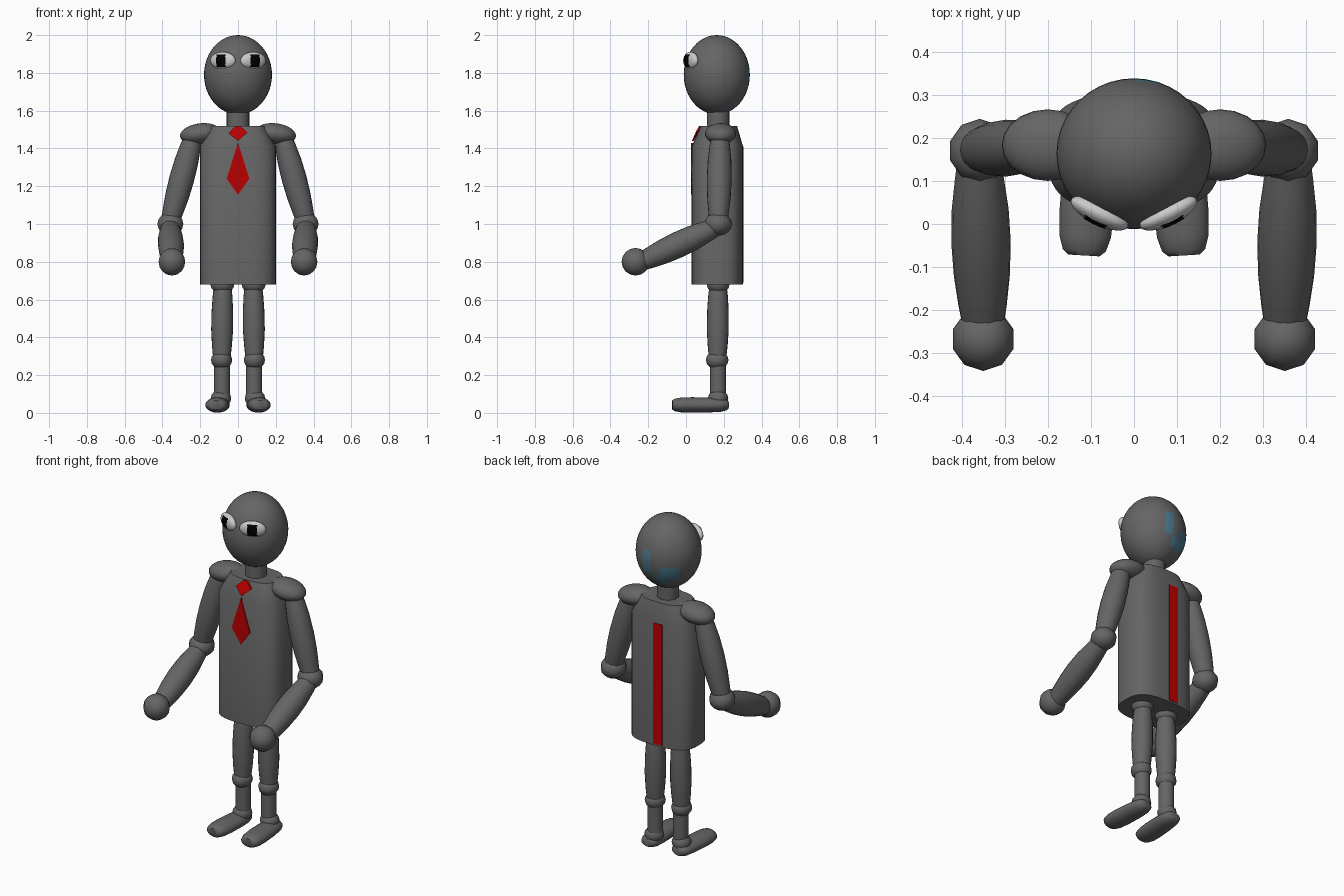
import bpy, bmesh, math
from mathutils import Vector, Matrix

if "Cube" in bpy.data.objects:
    bpy.data.objects.remove(bpy.data.objects["Cube"])


def material(name, r, g, b):
    m = bpy.data.materials.new(name)
    m.diffuse_color = (r, g, b, 1)
    m.use_nodes = True
    m.node_tree.nodes["Principled BSDF"].inputs["Base Color"].default_value = m.diffuse_color
    return m


GREY = material("dark_grey", 0.13, 0.13, 0.13)
WHITE = material("eye_white", 0.6, 0.6, 0.6)
BLACK = material("black", 0.0, 0.0, 0.0)
RED = material("red", 0.5, 0.0, 0.0)
BLUE = material("blue", 0.07, 0.2, 0.28)


def finish(name, bm, *mats):
    bmesh.ops.recalc_face_normals(bm, faces=bm.faces)
    me = bpy.data.meshes.new(name)
    bm.to_mesh(me)
    bm.free()
    for m in mats:
        me.materials.append(m)
    ob = bpy.data.objects.new(name, me)
    bpy.context.collection.objects.link(ob)
    return ob


def loft(name, rings, *mats):
    bm = bmesh.new()
    loops = [[bm.verts.new(p) for p in ring] for ring in rings]
    n = len(loops[0])
    for a, b in zip(loops, loops[1:]):
        for i in range(n):
            j = (i + 1) % n
            bm.faces.new((a[i], a[j], b[j], b[i]))
    bm.faces.new(loops[0])
    bm.faces.new(loops[-1])
    return finish(name, bm, *mats)


def spindle(name, a, b, profile, n=20, flat=1.0):
    """Round limb from a to b, profile = (fraction, radius); flat squashes its height."""
    a, b = Vector(a), Vector(b)
    d = (b - a).normalized()
    u = d.cross(Vector((0, 0, 1)) if abs(d.z) < 0.8 else Vector((0, 1, 0))).normalized()
    v = d.cross(u)
    rings = []
    for t, r in profile:
        c = a.lerp(b, t)
        rings.append([c + u * r * math.cos(k * math.tau / n) + v * r * flat * math.sin(k * math.tau / n)
                      for k in range(n)])
    return loft(name, rings, GREY)


def ball(name, c, radii, seg=16, rings=10, rot=None, mats=(GREY,), pick=None):
    """Ellipsoid; pick(unit direction) marks faces for the second material."""
    bm = bmesh.new()
    bmesh.ops.create_uvsphere(bm, u_segments=seg, v_segments=rings, radius=1)
    if pick:
        for f in bm.faces:
            if pick(f.calc_center_median().normalized()):
                f.material_index = 1
    m = Matrix.Translation(c) @ (rot or Matrix()) @ Matrix.Diagonal((*radii, 1))
    bm.transform(m)
    return finish(name, bm, *mats)


def plate(name, pts, mat, thick):
    """Thin flat panel, extruded along y."""
    return loft(name, [pts, [(x, y + thick, z) for x, y, z in pts]], mat)


# Head with the blue patches on its back
def head_patch(d):
    az = math.degrees(math.atan2(d.x, d.y))
    lat = math.degrees(math.asin(d.z))
    boxes = ((0, 18, -22.5, 15), (-18, 0, -37.5, -22.5),
             (-54, -18, -30, -7.5), (-36, -18, -45, -30))
    return any(a < az < b and lo < lat < hi for a, b, lo, hi in boxes)


ball("head", (0, 0.163, 1.79), (0.18, 0.175, 0.21), 40, 24, mats=(GREY, BLUE), pick=head_patch)
spindle("neck", (0, 0.17, 1.48), (0, 0.17, 1.64), [(0, 0.06), (1, 0.06)])


# Torso: rounded-box section that narrows at the collar
def section(hx, hy, cy, z, n=48, p=2 / 3):
    out = []
    for k in range(n):
        c, s = math.cos(k * math.tau / n), math.sin(k * math.tau / n)
        out.append((hx * math.copysign(abs(c) ** p, c), cy + hy * math.copysign(abs(s) ** p, s), z))
    return out


loft("torso", [section(0.2, 0.136, 0.166, 0.68), section(0.2, 0.136, 0.166, 1.41),
               section(0.14, 0.096, 0.174, 1.52)], GREY)

# Tie and back stripe
plate("tie", [(0, 0.026, 1.43), (0.06, 0.026, 1.24), (0, 0.026, 1.155), (-0.06, 0.026, 1.24)], RED, 0.01)
plate("tie_knot", [(0, 0.031, 1.44), (0.05, 0.051, 1.485), (0.012, 0.068, 1.518),
                   (-0.012, 0.068, 1.518), (-0.05, 0.051, 1.48)], RED, 0.01)
plate("back_stripe", [(-0.055, 0.296, 0.69), (0.005, 0.296, 0.69),
                      (0.005, 0.296, 1.41), (-0.055, 0.296, 1.41)], RED, 0.008)

for s, side in ((-1, "left"), (1, "right")):
    # Eyes
    turn = Matrix.Rotation(s * math.radians(26), 4, "Z")
    ball(side + "_eye", (s * 0.08, 0.025, 1.865), (0.073, 0.027, 0.046), 32, 20, turn, (WHITE,))
    ball(side + "_pupil", (s * 0.08, 0.025, 1.865), (0.074, 0.029, 0.047), 48, 32, turn, (WHITE, BLACK),
         lambda d: d.y < 0 and -0.36 < d.x * s < 0.36 and abs(d.z) < 0.72)
    pupil = bpy.data.objects[side + "_pupil"].data
    bm = bmesh.new()
    bm.from_mesh(pupil)
    bmesh.ops.delete(bm, geom=[f for f in bm.faces if f.material_index == 0], context="FACES")
    bm.to_mesh(pupil)
    bm.free()

    # Arms
    ball(side + "_shoulder", (s * 0.2, 0.183, 1.478), (0.108, 0.083, 0.055), 20, 12,
         Matrix.Rotation(s * math.radians(8), 4, "Y"))
    spindle(side + "_upper_arm", (s * 0.235, 0.18, 1.47), (s * 0.36, 0.172, 1.01),
            [(0, 0.045), (0.12, 0.054), (0.3, 0.063), (0.5, 0.066), (0.7, 0.063), (0.88, 0.055), (1, 0.048)])
    ball(side + "_elbow", (s * 0.358, 0.17, 1.0), (0.072, 0.074, 0.062), 10, 8)
    spindle(side + "_forearm", (s * 0.36, 0.15, 0.98), (s * 0.35, -0.235, 0.80),
            [(0, 0.05), (0.12, 0.057), (0.3, 0.066), (0.5, 0.069), (0.7, 0.065), (0.88, 0.056), (1, 0.048)])
    ball(side + "_hand", (s * 0.35, -0.267, 0.80), (0.074, 0.074, 0.073), 10, 8)

    # Legs
    ball(side + "_hip", (s * 0.083, 0.17, 0.68), (0.063, 0.06, 0.05), 12, 8)
    spindle(side + "_thigh", (s * 0.081, 0.17, 0.68), (s * 0.086, 0.167, 0.28),
            [(0, 0.045), (0.15, 0.052), (0.35, 0.057), (0.6, 0.058), (0.8, 0.053), (1, 0.045)])
    ball(side + "_knee", (s * 0.087, 0.165, 0.28), (0.056, 0.06, 0.05), 12, 8)
    spindle(side + "_shin", (s * 0.085, 0.17, 0.28), (s * 0.085, 0.17, 0.08), [(0, 0.042), (1, 0.042)])
    ball(side + "_ankle", (s * 0.09, 0.17, 0.077), (0.054, 0.054, 0.047), 12, 8)
    spindle(side + "_foot", (s * 0.098, 0.225, 0.042), (s * 0.116, -0.073, 0.042),
            [(0, 0.03), (0.04, 0.045), (0.14, 0.056), (0.35, 0.061), (0.65, 0.063),
             (0.85, 0.06), (0.96, 0.05), (1, 0.036)], 20, 0.65)

# Smooth shading with sharp edges kept
for ob in bpy.data.objects:
    ob.select_set(True)
    bpy.context.view_layer.objects.active = ob
bpy.ops.object.shade_smooth_by_angle(angle=math.radians(50))
